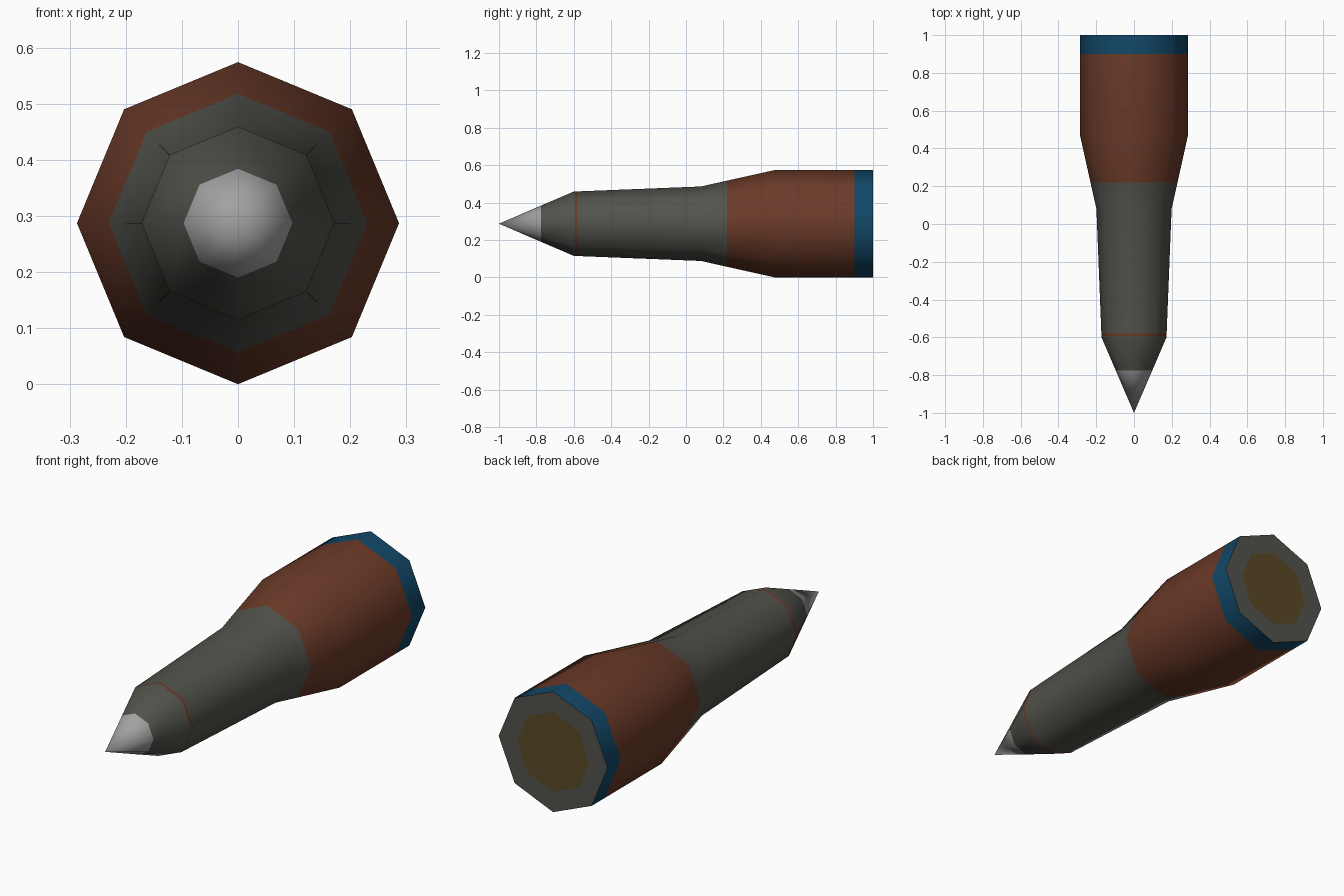
import bpy, bmesh, math

if "Cube" in bpy.data.objects:
    bpy.data.objects.remove(bpy.data.objects["Cube"])

SIDES = 8
AXIS_Z = 0.287


def material(name, rgb):
    m = bpy.data.materials.new(name)
    m.diffuse_color = (*rgb, 1)
    m.use_nodes = True
    m.node_tree.nodes["Principled BSDF"].inputs["Base Color"].default_value = m.diffuse_color
    return m


steel = material("pale steel", (0.36, 0.36, 0.36))
lead = material("dark grey", (0.085, 0.086, 0.072))
copper = material("copper brown", (0.15, 0.043, 0.022))
blue = material("deep blue", (0.006, 0.065, 0.14))
brass = material("dull brass", (0.10, 0.065, 0.018))


def lathe(name, profile, mats, bands):
    """Eight-sided surface along y; bands gives the material of each segment."""
    bm = bmesh.new()
    rings = []
    for y, r in profile:
        if r == 0:
            rings.append([bm.verts.new((0, y, AXIS_Z))] * SIDES)
        else:
            rings.append([bm.verts.new((r * math.cos(2 * math.pi * i / SIDES), y,
                                        AXIS_Z + r * math.sin(2 * math.pi * i / SIDES)))
                          for i in range(SIDES)])
    for a, b, slot in zip(rings, rings[1:], bands):
        for i in range(SIDES):
            j = (i + 1) % SIDES
            corners = list(dict.fromkeys((a[i], a[j], b[j], b[i])))
            bm.faces.new(corners).material_index = slot
    bmesh.ops.recalc_face_normals(bm, faces=bm.faces)
    me = bpy.data.meshes.new(name)
    bm.to_mesh(me)
    bm.free()
    for m in mats:
        me.materials.append(m)
    ob = bpy.data.objects.new(name, me)
    bpy.context.collection.objects.link(ob)
    bpy.ops.object.select_all(action='DESELECT')
    ob.select_set(True)
    bpy.context.view_layer.objects.active = ob
    bpy.ops.object.shade_smooth_by_angle(angle=math.radians(50))
    return ob


# tip, body, thin ring, flared sleeve, rear band, then the flat rear cap
profile = [(-1, 0), (-0.775, 0.097), (-0.6, 0.172), (-0.594, 0.1722), (-0.58, 0.1728),
           (0.08, 0.199), (0.22, 0.2305), (0.475, 0.287), (0.9, 0.287), (1, 0.287),
           (1, 0.19), (1, 0)]
lathe("pointed_body", profile, [steel, lead, copper, blue, brass],
      [0, 1, 1, 2, 1, 1, 2, 2, 3, 1, 4])
